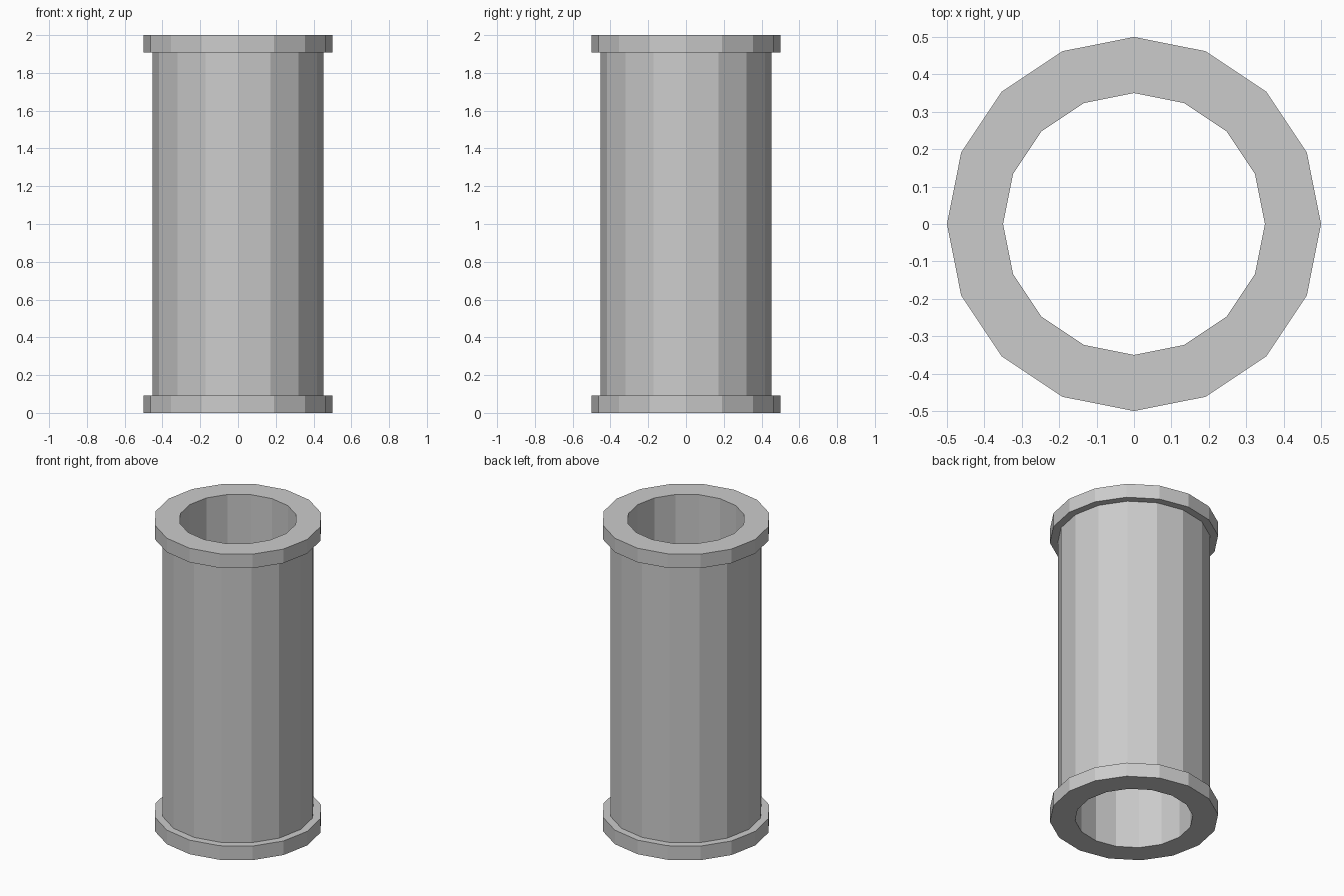
import bpy, bmesh, math

if "Cube" in bpy.data.objects:
    bpy.data.objects.remove(bpy.data.objects["Cube"])

SIDES = 16


def lathe_ring(name, profile):
    """Revolve a closed (radius, z) profile around the z axis."""
    bm = bmesh.new()
    rings = []
    for i in range(SIDES):
        a = 2 * math.pi * i / SIDES
        rings.append([bm.verts.new((r * math.cos(a), r * math.sin(a), z))
                      for r, z in profile])
    n = len(profile)
    for i in range(SIDES):
        a, b = rings[i], rings[(i + 1) % SIDES]
        for j in range(n):
            k = (j + 1) % n
            bm.faces.new((a[j], b[j], b[k], a[k]))
    bmesh.ops.recalc_face_normals(bm, faces=bm.faces)
    mesh = bpy.data.meshes.new(name)
    bm.to_mesh(mesh)
    bm.free()
    obj = bpy.data.objects.new(name, mesh)
    bpy.context.collection.objects.link(obj)
    return obj


# Hollow pipe with a flange at each end
bore, wall, flange, lip, height = 0.35, 0.453, 0.5, 0.092, 2.0
lathe_ring("flanged_pipe", [
    (bore, 0), (flange, 0), (flange, lip), (wall, lip),
    (wall, height - lip), (flange, height - lip), (flange, height), (bore, height),
])
